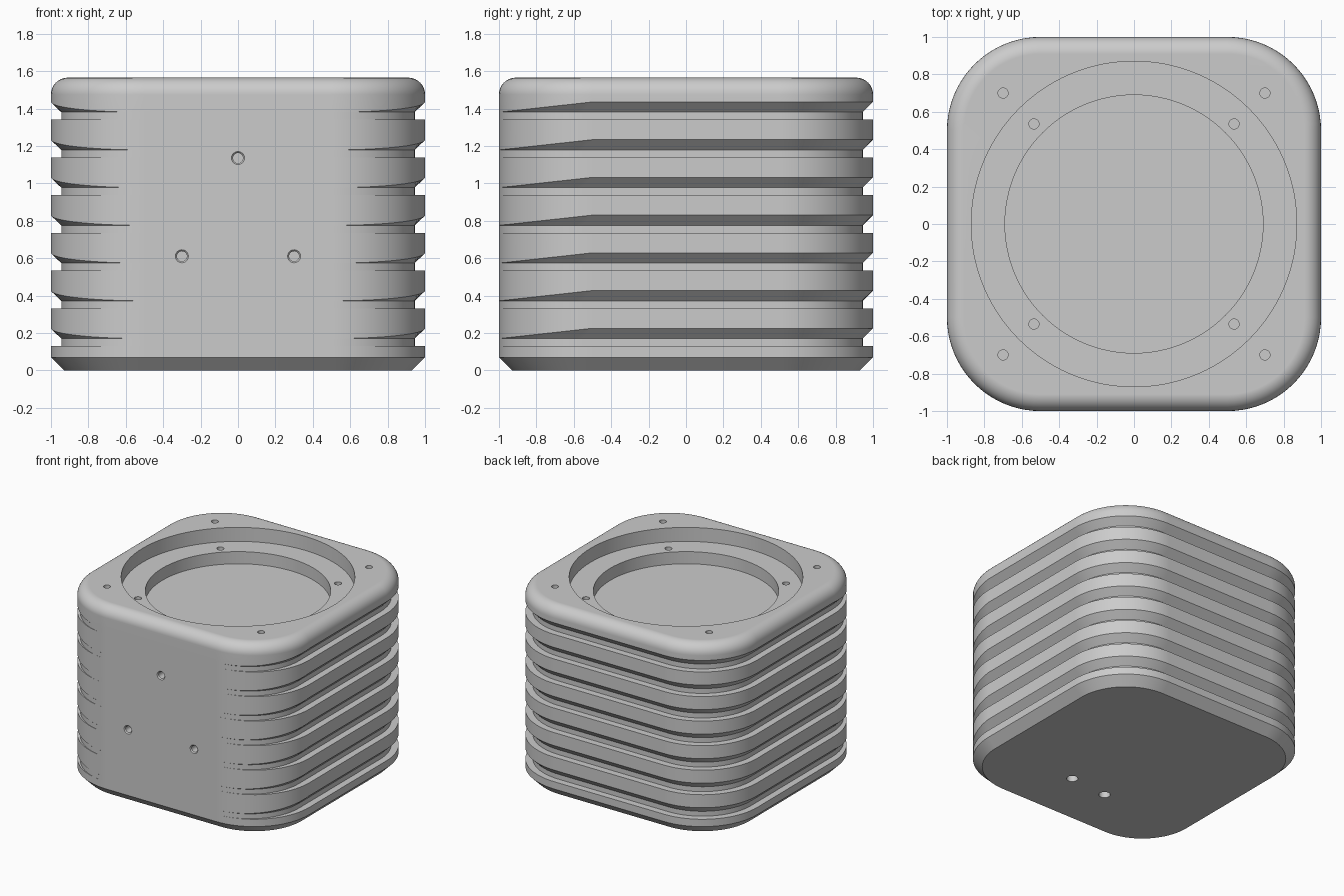
import bpy, bmesh, math
from mathutils import Matrix, Vector

if "Cube" in bpy.data.objects:
    bpy.data.objects.remove(bpy.data.objects["Cube"], do_unlink=True)

HEIGHT, CORNER, SEGS = 1.565, 0.5, 20
GROOVES, PITCH, FIRST, DEPTH = 7, 0.2017, 0.13, 0.055
FILLET, CHAMFER = 0.09, 0.07

grey = bpy.data.materials.new("plain grey")
grey.use_nodes = True
grey.diffuse_color = (0.6, 0.6, 0.6, 1)
grey.node_tree.nodes["Principled BSDF"].inputs["Base Color"].default_value = (0.6, 0.6, 0.6, 1)


def make_object(name, bm):
    bmesh.ops.recalc_face_normals(bm, faces=bm.faces)
    mesh = bpy.data.meshes.new(name)
    bm.to_mesh(mesh)
    bm.free()
    mesh.materials.append(grey)
    obj = bpy.data.objects.new(name, mesh)
    bpy.context.collection.objects.link(obj)
    return obj


def loft(bm, rings):
    """Skin a closed solid through rings of equal point count."""
    loops = [[bm.verts.new(p) for p in ring] for ring in rings]
    for a, b in zip(loops, loops[1:]):
        for i in range(len(a)):
            j = (i + 1) % len(a)
            bm.faces.new((a[i], a[j], b[j], b[i]))
    bm.faces.new(loops[0][::-1])
    bm.faces.new(loops[-1])


def ring(z, inset=0.0, open_front=False, rise=0.0):
    """Rounded square; open_front fades the inset out towards the front."""
    pts = []
    for quarter in range(4):
        cx = CORNER if quarter in (0, 3) else -CORNER
        cy = CORNER if quarter < 2 else -CORNER
        for k in range(SEGS + 1):
            t = math.pi / 2 * (quarter + k / SEGS)
            fade = 1 + min(0, math.sin(t))
            r = CORNER - inset
            y = cy + r * math.sin(t)
            if open_front and quarter > 1:
                y -= inset
            pts.append(Vector((cx + r * math.cos(t), y, z + rise * fade)))
    return pts


# Body: bottom chamfer, side grooves, rounded top edge
rings = [ring(0, CHAMFER), ring(CHAMFER)]
for g in range(GROOVES):
    z = FIRST + g * PITCH
    rings += [ring(z), ring(z, DEPTH, True), ring(z + 0.04, DEPTH, True),
              ring(z + 0.04, rise=DEPTH)]
for k in range(9):
    a = math.pi / 2 * k / 8
    rings.append(ring(HEIGHT - FILLET + FILLET * math.sin(a), FILLET * (1 - math.cos(a))))
bm = bmesh.new()
loft(bm, rings)
bmesh.ops.remove_doubles(bm, verts=bm.verts, dist=1e-5)
body = make_object("body", bm)


def lathe(bm, profile, place, sides):
    """Solid of revolution from (radius, height) pairs, placed by a matrix."""
    loft(bm, [[place @ Vector((r * math.cos(2 * math.pi * i / sides),
                               r * math.sin(2 * math.pi * i / sides), h))
               for i in range(sides)] for r, h in profile])


def cut(name, bm):
    cutter = make_object(name, bm)
    cutter.hide_render = True
    mod = body.modifiers.new(name, "BOOLEAN")
    mod.operation, mod.solver, mod.object = "DIFFERENCE", "EXACT", cutter
    bpy.ops.object.modifier_apply(modifier=mod.name)
    bpy.data.objects.remove(cutter, do_unlink=True)


bpy.context.view_layer.objects.active = body
body.select_set(True)

# Stepped round recess in the top
LEDGE, FLOOR = HEIGHT - 0.115, HEIGHT - 0.215
bm = bmesh.new()
lathe(bm, [(0.69, FLOOR), (0.69, LEDGE), (0.87, LEDGE), (0.87, HEIGHT + 0.1)], Matrix(), 96)
cut("recess_cutter", bm)

# Screw holes in the rim and the ledge
bm = bmesh.new()
for offset, top in ((0.7, HEIGHT), (0.535, LEDGE)):
    for sx in (-1, 1):
        for sy in (-1, 1):
            spot = Matrix.Translation((sx * offset, sy * offset, top))
            lathe(bm, [(0.027, -0.1), (0.027, 0.05)], spot, 24)

# Countersunk holes in the front and in the underside
sink = [(0.027, -0.1), (0.027, -0.008), (0.035, 0), (0.035, 0.05)]
for x, z in ((0, 1.135), (-0.3, 0.61), (0.3, 0.61)):
    lathe(bm, sink, Matrix.Translation((x, -1, z)) @ Matrix.Rotation(math.pi / 2, 4, "X"), 24)
for x, y in ((0.2, -0.48), (-0.14, -0.51)):
    lathe(bm, [(0.043, -0.1), (0.043, 0.05)],
          Matrix.Translation((x, y, 0)) @ Matrix.Rotation(math.pi, 4, "X"), 24)
cut("hole_cutter", bm)

# Smooth curves with crisp edges and flat large faces
bpy.ops.object.shade_smooth_by_angle(angle=math.radians(30))
weighted = body.modifiers.new("weighted_normals", "WEIGHTED_NORMAL")
weighted.keep_sharp = True
